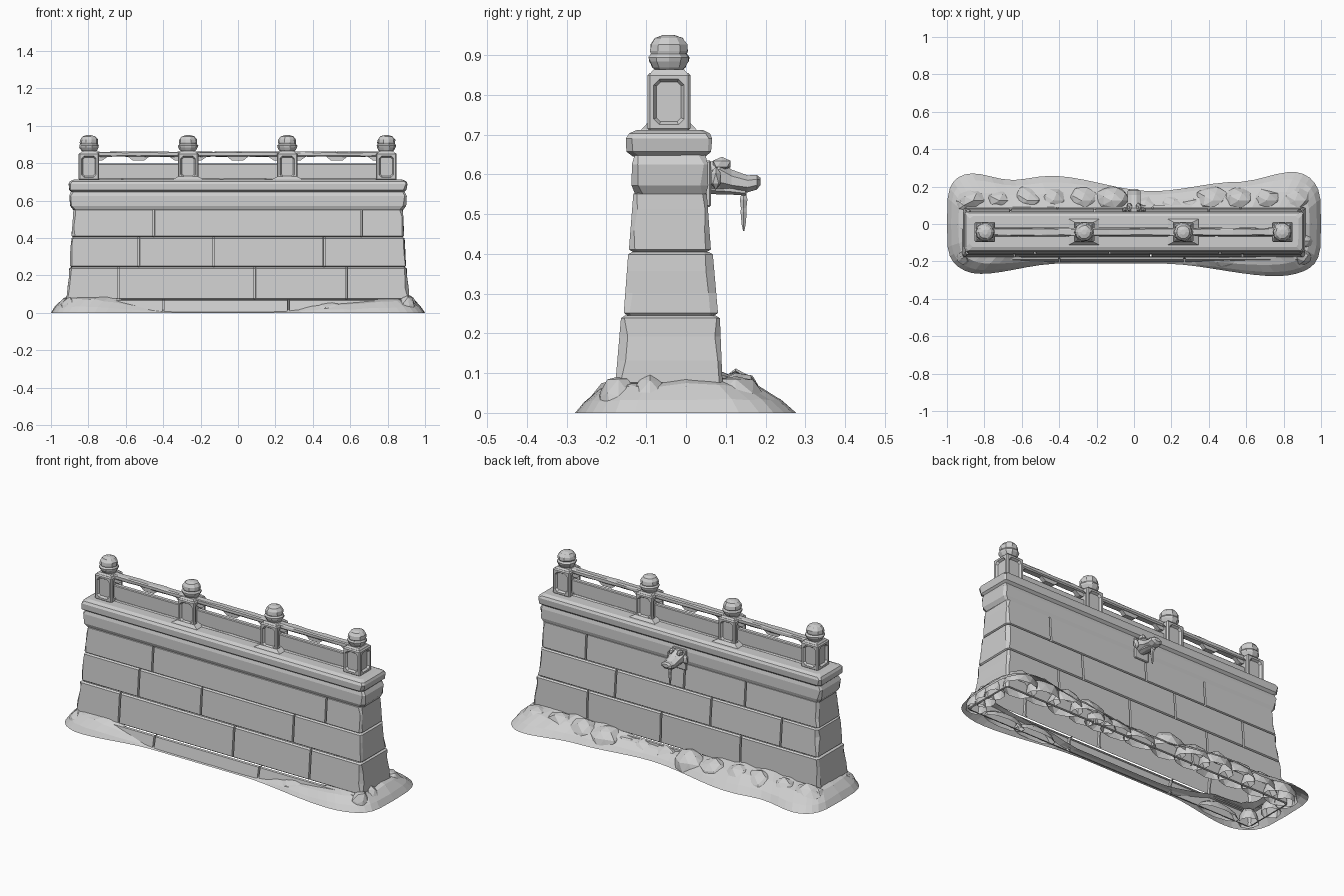
import bpy, bmesh, math, random
from mathutils import Vector, Matrix

random.seed(7)
if "Cube" in bpy.data.objects:
    bpy.data.objects.remove(bpy.data.objects["Cube"])

stone = bpy.data.materials.new("grey_stone")
stone.use_nodes = True
colour = (0.62, 0.62, 0.62, 1)
stone.diffuse_color = colour
stone.node_tree.nodes["Principled BSDF"].inputs["Base Color"].default_value = colour


def finish(name, bm):
    bmesh.ops.recalc_face_normals(bm, faces=bm.faces)
    mesh = bpy.data.meshes.new(name)
    bm.to_mesh(mesh)
    bm.free()
    mesh.materials.append(stone)
    obj = bpy.data.objects.new(name, mesh)
    bpy.context.collection.objects.link(obj)


def loft(name, rings, bottom=True, top=True):
    """Skin closed rings that all have the same number of points."""
    bm = bmesh.new()
    loops = [[bm.verts.new(p) for p in ring] for ring in rings]
    for a, b in zip(loops, loops[1:]):
        for i in range(len(a)):
            j = (i + 1) % len(a)
            bm.faces.new((a[i], a[j], b[j], b[i]))
    if bottom:
        bm.faces.new(loops[0])
    if top:
        bm.faces.new(loops[-1])
    finish(name, bm)


def plan(z, hx, front, back, joints=((), ()), chip=0.012):
    """Wall outline at one height, with worn corners and notched joints."""
    pts = []

    def side(y, into, xs, way):
        pts.append((-way * (hx - chip * random.uniform(0.6, 1.8)), y, z))
        for x in sorted(xs, reverse=way < 0):
            for dx, depth in ((-0.005, 0), (-0.004, 0.014), (0.004, 0.014), (0.005, 0)):
                pts.append((x + way * dx, y + into * depth, z))
        pts.append((way * (hx - chip * random.uniform(0.6, 1.8)), y, z))

    def end(y0, y1, way):
        for y in (y0, y1):
            worn = chip * random.uniform(0.6, 1.8)
            y += worn if y == min(y0, y1) else -worn
            pts.append((way * (hx - random.uniform(0, 0.005)), y, z))

    side(front, 1, joints[0], 1)
    end(front, back, 1)
    side(back, -1, joints[1], -1)
    end(back, front, -1)
    return pts


def course(name, low, high, joints):
    """One tapering row of blocks, pinched at its seams; the wall is a hollow shell."""
    rings = []
    for t, pinch in ((0, 0.01), (0.04, 0), (0.35, 0), (0.7, 0), (0.96, 0), (1, 0.01)):
        z, hx, f, b = (p + (q - p) * t for p, q in zip(low, high))
        rings.append(plan(z, hx - pinch, f + pinch, b - pinch, joints))
    loft(name, rings, bottom=False, top=False)


# Battered wall in stacked courses
course("plinth", (0, 0.935, -0.205, 0.11), (0.07, 0.93, -0.19, 0.1),
       ((-0.4, 0.27), (-0.3, 0.35)))
course("lower_course", (0.07, 0.92, -0.178, 0.092), (0.245, 0.902, -0.163, 0.085),
       ((-0.64, 0.09, 0.58), (-0.41, 0.1, 0.57)))
course("middle_course", (0.245, 0.903, -0.157, 0.081), (0.405, 0.893, -0.145, 0.067),
       ((-0.53, -0.13, 0.46), (-0.66, -0.21, 0.4)))
course("upper_course", (0.405, 0.893, -0.144, 0.063), (0.557, 0.882, -0.132, 0.052),
       ((-0.45, 0.66), (-0.42, -0.03, 0.6)))

# Cornice mouldings
loft("lower_cornice", [plan(*r) for r in (
    (0.55, 0.884, -0.128, 0.05), (0.572, 0.9, -0.137, 0.056),
    (0.625, 0.904, -0.136, 0.055), (0.652, 0.893, -0.128, 0.048))], bottom=False, top=False)
loft("upper_cornice", [plan(*r) for r in (
    (0.645, 0.89, -0.134, 0.05), (0.657, 0.905, -0.15, 0.063),
    (0.69, 0.907, -0.151, 0.066), (0.703, 0.9, -0.143, 0.06),
    (0.712, 0.882, -0.122, 0.042))], bottom=False)


def box(name, lo, hi, bevel=0.004, cuts=0, rough=0.0):
    bm = bmesh.new()
    bmesh.ops.create_cube(bm, size=1)
    for v in bm.verts:
        v.co = [lo[i] + (v.co[i] + 0.5) * (hi[i] - lo[i]) for i in range(3)]
    bmesh.ops.bevel(bm, geom=list(bm.edges), offset=bevel, segments=1, affect='EDGES')
    if cuts:
        long = [e for e in bm.edges if abs(e.verts[0].co.x - e.verts[1].co.x) > 0.1]
        bmesh.ops.subdivide_edges(bm, edges=long, cuts=cuts, use_grid_fill=True)
        for v in bm.verts:
            v.co.z += random.uniform(-rough, rough)
            v.co.y += random.uniform(-rough, rough)
    finish(name, bm)


MID = -0.043


def rect(x, z, hx, hy):
    return [(x + sx * hx, MID + sy * hy, z) for sx, sy in ((-1, -1), (1, -1), (1, 1), (-1, 1))]


def post(x):
    """Square post with a clipped-corner recess on each side."""
    bm = bmesh.new()
    bmesh.ops.create_cube(bm, size=1)
    for v in bm.verts:
        v.co = Vector((x + v.co.x * 0.11, MID + v.co.y * 0.108, 0.782 + v.co.z * 0.146))
    bmesh.ops.bevel(bm, geom=list(bm.edges), offset=0.006, segments=1, affect='EDGES')
    bm.normal_update()
    sides = [f for f in bm.faces if f.calc_area() > 0.01 and abs(f.normal.z) < 0.1]
    bmesh.ops.inset_individual(bm, faces=sides, thickness=0.014)
    corners = list({v for f in sides for v in f.verts})
    bmesh.ops.bevel(bm, geom=corners, offset=0.014, segments=1, affect='VERTICES')
    bm.normal_update()
    panels = [f for f in bm.faces if len(f.verts) == 8 and abs(f.normal.z) < 0.1]
    bmesh.ops.inset_individual(bm, faces=panels, thickness=0.008, depth=-0.012)
    finish("post", bm)


def turned(name, x, y, profile, n=10, wear=0.0):
    rings = []
    for r, z in profile:
        rings.append([(x + (r + random.uniform(-wear, wear)) * math.cos(math.tau * i / n),
                       y + (r + random.uniform(-wear, wear)) * math.sin(math.tau * i / n), z)
                      for i in range(n)])
    loft(name, rings)


# Balustrade posts with caps and worn ball finials; inner posts have flared feet
post_xs = [-0.797, -0.267, 0.263, 0.793]
for x in post_xs:
    post(x)
    loft("post_cap", [rect(x, 0.85, 0.05, 0.05), rect(x, 0.864, 0.038, 0.038)])
    turned("finial", x, MID, ((0.03, 0.858), (0.042, 0.868), (0.051, 0.884), (0.053, 0.894),
                              (0.046, 0.903), (0.049, 0.91), (0.047, 0.927),
                              (0.035, 0.943), (0.014, 0.95)), wear=0.002)
for x in post_xs[1:3]:
    loft("post_foot", [rect(x, 0.704, 0.086, 0.075), rect(x, 0.714, 0.08, 0.068),
                       rect(x, 0.728, 0.055, 0.055)])

# Rails, parapet panels and brackets between the posts
for a, b in zip(post_xs, post_xs[1:]):
    m = (a + b) / 2
    box("top_rail", (a, MID - 0.021, 0.835), (b, MID + 0.021, 0.862), 0.006, 7, 0.0015)
    box("parapet_panel", (a, MID - 0.014, 0.70), (b, MID + 0.014, 0.798))
    box("panel_sill", (a, MID - 0.024, 0.70), (b, MID + 0.024, 0.718), 0.006, 5, 0.0015)
    for c, wide, narrow in ((m, 0.06, 0.03), (a + 0.06, 0.045, 0.01), (b - 0.06, 0.045, 0.01)):
        loft("rail_bracket", [rect(c, 0.814, narrow, 0.012), rect(c, 0.838, wide, 0.012)])


# Earth skirt around the foot
def sample(table, x):
    for (x0, v0), (x1, v1) in zip(table, table[1:]):
        if x <= x1:
            t = (x - x0) / (x1 - x0)
            t = t * t * (3 - 2 * t)
            return v0 + (v1 - v0) * t
    return table[-1][1]


front_edge = ((-1, -0.25), (-0.85, -0.27), (-0.4, -0.212), (0.15, -0.212), (0.78, -0.28), (1, -0.26))
back_edge = ((-1, 0.28), (-0.9, 0.28), (-0.65, 0.235), (-0.45, 0.258), (0.1, 0.175),
             (0.55, 0.225), (0.88, 0.285), (1, 0.27))
front_height = ((-1, 0.095), (-0.85, 0.09), (-0.35, 0.015), (0.25, 0.015), (0.5, 0.05), (1, 0.085))
back_height = ((-1, 0.09), (-0.6, 0.1), (0.1, 0.06), (0.6, 0.09), (1, 0.09))

rings = [[], [], [], []]
N = 36
for way, edge, height, wall in ((1, front_edge, front_height, -0.17), (-1, back_edge, back_height, 0.085)):
    for i in range(N):
        x = way * math.sin(math.pi * (i / N - 0.5))
        curve = max(0.0, 1 - abs(x) ** 16) ** 0.25
        y, h = sample(edge, x) * curve, sample(height, x)
        for ring, k, rise in zip(rings, (0, 0.2, 0.55, 1), (0, 0.36, 0.78, 1)):
            lump = random.uniform(0.92, 1.08)
            ring.append((x * (1 - 0.11 * k), y + (wall * curve - y) * k, h * rise * lump))
loft("earth_skirt", rings, bottom=False, top=False)


# Rubble half buried against the wall
def rock(x, y, size):
    bm = bmesh.new()
    bmesh.ops.create_icosphere(bm, subdivisions=2, radius=1)
    for v in bm.verts:
        v.co *= random.uniform(0.92, 1.05)
        v.co = Vector((x + v.co.x * size[0], y + v.co.y * size[1], max(0, v.co.z * size[2])))
    flat = [f for f in bm.faces if all(v.co.z == 0 for v in f.verts)]
    bmesh.ops.delete(bm, geom=flat, context='FACES')
    finish("rubble", bm)


for x in (-0.86, -0.72, -0.57, -0.43, -0.28, -0.12, 0.42, 0.56, 0.71, 0.86):
    rock(x, 0.125, (0.105, random.uniform(0.07, 0.09), random.uniform(0.095, 0.112)))
for x in (0.05, 0.2, 0.31):
    rock(x, 0.1, (0.1, 0.055, 0.07))
for x, y in ((-0.9, -0.17), (0.9, -0.17), (-0.92, -0.02), (0.92, 0.0), (0.91, -0.09), (-0.91, 0.1)):
    rock(x, y, (0.055, 0.055, random.uniform(0.075, 0.1)))
for x in (-0.72, 0.5, 0.7):
    rock(x, -0.19, (0.13, 0.045, 0.055))


# Beast-head water spout on the back
def head_ring(y, z, hx, hz, n=8):
    return [(hx * math.cos(math.tau * (i + 0.5) / n), y, z + hz * math.sin(math.tau * (i + 0.5) / n))
            for i in range(n)]


def mirrored(name, x, y, z, sx, sy, sz):
    for side in (-1, 1):
        bm = bmesh.new()
        bmesh.ops.create_icosphere(bm, subdivisions=1, radius=1,
                                   matrix=Matrix.Translation((side * x, y, z))
                                   @ Matrix.Diagonal((sx, sy, sz, 1)))
        finish(name, bm)


box("spout_plate", (-0.045, 0.045, 0.518), (0.045, 0.063, 0.635))
loft("spout_head", [head_ring(*r) for r in (
    (0.045, 0.592, 0.035, 0.042), (0.085, 0.596, 0.047, 0.042), (0.115, 0.584, 0.038, 0.03),
    (0.155, 0.576, 0.038, 0.023), (0.178, 0.58, 0.036, 0.02), (0.187, 0.582, 0.02, 0.01))])
loft("spout_jaw", [head_ring(*r) for r in (
    (0.05, 0.567, 0.025, 0.018), (0.11, 0.562, 0.028, 0.014), (0.15, 0.556, 0.022, 0.01))])
mirrored("spout_brow", 0.024, 0.09, 0.626, 0.016, 0.026, 0.018)
mirrored("spout_ear", 0.048, 0.075, 0.59, 0.018, 0.014, 0.03)
turned("spout_drip", 0, 0.145, ((0.01, 0.565), (0.008, 0.547), (0.011, 0.537), (0.008, 0.515),
                                (0.009, 0.505), (0.006, 0.475), (0.002, 0.458)), n=6)
